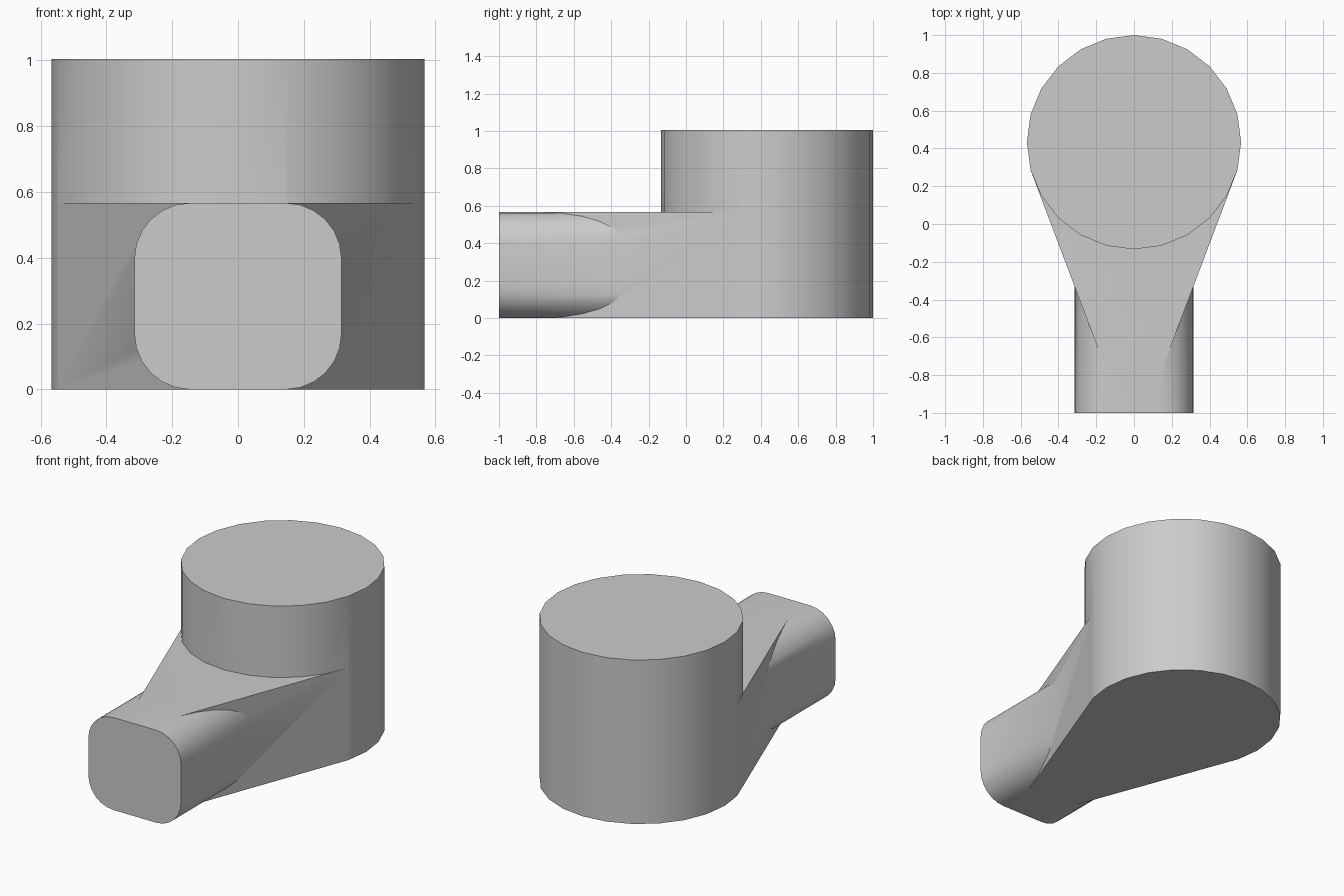
import bpy, bmesh, math
from mathutils import Vector

if "Cube" in bpy.data.objects:
    bpy.data.objects.remove(bpy.data.objects["Cube"])

R, CY, TOP = 0.567, 0.433, 1.005      # round body
W, H, CR = 0.315, 0.567, 0.17         # arm half width, height, corner radius

grey = bpy.data.materials.new("grey")
grey.diffuse_color = (0.6, 0.6, 0.6, 1)
grey.use_nodes = True
grey.node_tree.nodes["Principled BSDF"].inputs["Base Color"].default_value = grey.diffuse_color


def prism(name, points, offset):
    """Closed solid from a planar outline pushed along an offset."""
    bm = bmesh.new()
    face = bm.faces.new([bm.verts.new(p) for p in points])
    ext = bmesh.ops.extrude_face_region(bm, geom=[face], use_keep_orig=True)
    moved = [v for v in ext["geom"] if isinstance(v, bmesh.types.BMVert)]
    bmesh.ops.translate(bm, verts=moved, vec=Vector(offset))
    bmesh.ops.recalc_face_normals(bm, faces=bm.faces)
    mesh = bpy.data.meshes.new(name)
    bm.to_mesh(mesh)
    bm.free()
    mesh.materials.append(grey)
    obj = bpy.data.objects.new(name, mesh)
    bpy.context.collection.objects.link(obj)
    return obj


# Round body
circle = [(R * math.sin(i * math.tau / 24), CY + R * math.cos(i * math.tau / 24), 0)
          for i in range(24)]
body = prism("round_body_with_arm", circle, (0, 0, TOP))

# Tapered neck, running tangentially from the body into the arm
neck = prism("tapered_neck", [(-0.5477, 0.286, 0), (-0.147, -0.774, 0),
                              (0.147, -0.774, 0), (0.5477, 0.286, 0)], (0, 0, H))

# Arm with rounded corners
profile = []
for k, (sx, sz) in enumerate([(1, 1), (-1, 1), (-1, -1), (1, -1)]):
    for i in range(7):
        a = math.radians(90 * k + 15 * i)
        profile.append((sx * (W - CR) + CR * math.cos(a), -1,
                        H / 2 + sz * (H / 2 - CR) + CR * math.sin(a)))
arm = prism("rounded_arm", profile, (0, 1.2, 0))

# Fuse the parts into one solid
bpy.context.view_layer.objects.active = body
body.select_set(True)
for part in (neck, arm):
    mod = body.modifiers.new("union", 'BOOLEAN')
    mod.operation = 'UNION'
    mod.solver = 'EXACT'
    mod.object = part
    bpy.ops.object.modifier_apply(modifier=mod.name)
    bpy.data.objects.remove(part)

bpy.ops.object.shade_smooth_by_angle(angle=math.radians(30))
